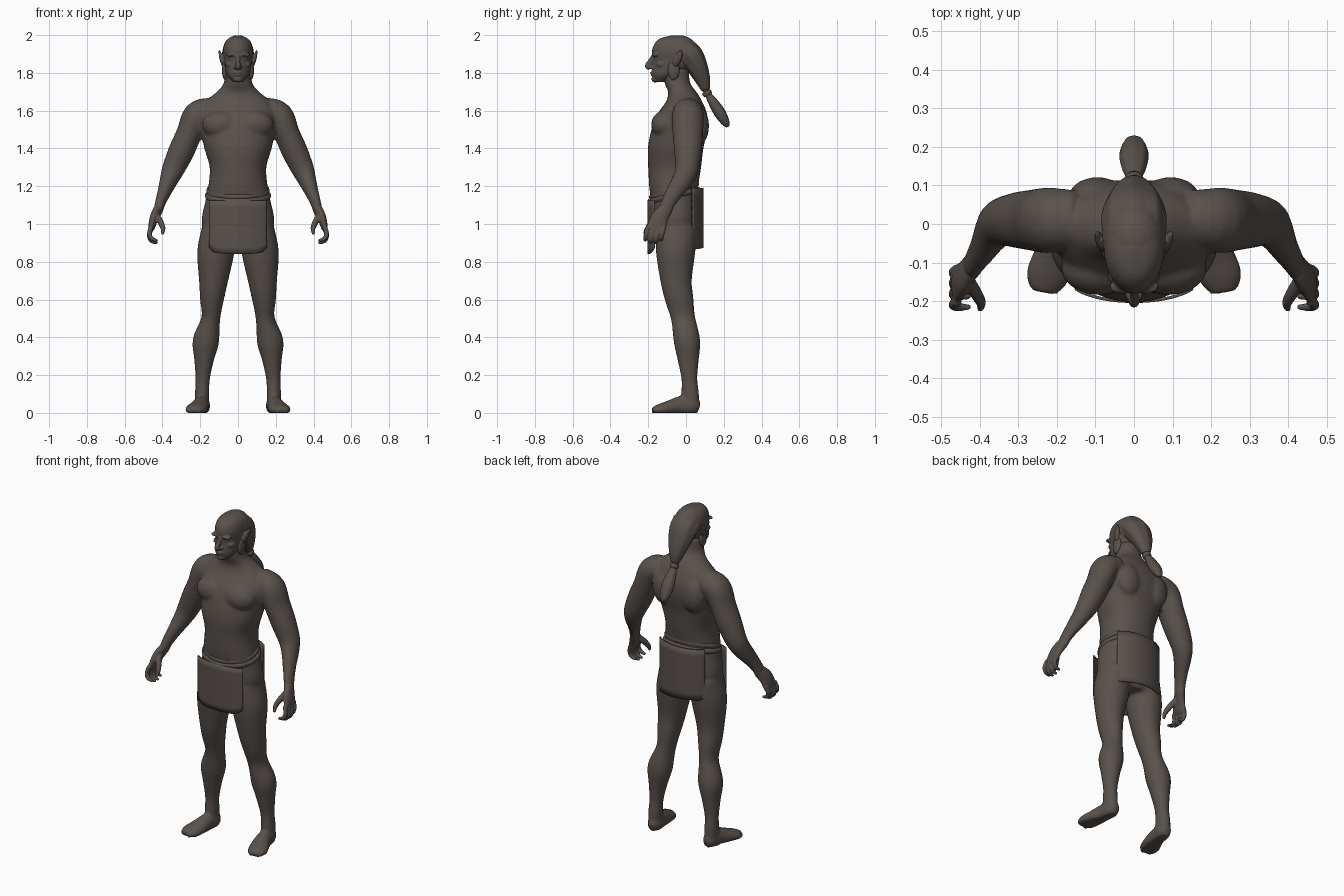
import bpy
import bmesh
import math
from mathutils import Vector, Matrix

default = bpy.data.objects.get("Cube")
if default:
    bpy.data.objects.remove(default, do_unlink=True)

CLAY = (0.1, 0.083, 0.072, 1)
clay = bpy.data.materials.new("dark_brown_clay")
clay.use_nodes = True
clay.diffuse_color = CLAY
clay.node_tree.nodes["Principled BSDF"].inputs["Base Color"].default_value = CLAY


def spline(sections, steps):
    """Smooth curve through sections of centre and two radii."""
    pts = [Vector(s) for s in sections]
    pts = [pts[0] * 2 - pts[1]] + pts + [pts[-1] * 2 - pts[-2]]
    out = []
    for a, b, c, d in zip(pts, pts[1:], pts[2:], pts[3:]):
        for k in range(steps):
            t = k / steps
            out.append(b + (c - a) * (t / 2) + (a * 2 - b * 5 + c * 4 - d) * (t * t / 2)
                       + (b * 3 - a - c * 3 + d) * (t ** 3 / 2))
    return out + [pts[-2]]


def loft(bm, sections, side=1, flat=False, sides=24, steps=4, square=1.0, ripple=0.0):
    """Skin elliptical rings along a path; side=-1 mirrors the path."""
    path = spline([(s[0] * side, *s[1:]) for s in sections], steps)
    rings = []
    for i, p in enumerate(path):
        before, after = path[max(i - 1, 0)], path[min(i + 1, len(path) - 1)]
        t = Vector((0, 0, 1)) if flat else Vector((after - before)[:3]).normalized()
        u = Vector((1, 0, 0))
        u = (u - t * u.dot(t)).normalized()
        v = t.cross(u)
        ring = []
        for k in range(sides):
            a = math.tau * k / sides
            c, s = math.cos(a), math.sin(a)
            c = math.copysign(abs(c) ** square, c)
            s = math.copysign(abs(s) ** square, s)
            grow = 1 + ripple * math.cos(sides / 4 * a)
            co = Vector(p[:3]) + (u * c * max(p[3], 0.002) + v * s * max(p[4], 0.002)) * grow
            co.z = max(co.z, 0)
            ring.append(bm.verts.new(co))
        rings.append(ring)
    for r, q in zip(rings, rings[1:]):
        for k in range(sides):
            n = (k + 1) % sides
            bm.faces.new((r[k], r[n], q[n], q[k]))
    bm.faces.new(rings[0][::-1])
    bm.faces.new(rings[-1])


def blob(bm, x, y, z, rx, ry, rz):
    """Ellipsoid."""
    m = Matrix.Translation((x, y, z)) @ Matrix.Diagonal((rx, ry, rz, 1))
    bmesh.ops.create_uvsphere(bm, u_segments=20, v_segments=12, radius=1, matrix=m)


def pair(bm, x, *rest):
    """Ellipsoid on both sides."""
    for s in (1, -1):
        blob(bm, x * s, *rest)


def finish(bm, name, voxel=0.0, smooth=0):
    """Turn the bmesh into an object; fuse overlapping volumes when voxel is set."""
    bmesh.ops.recalc_face_normals(bm, faces=bm.faces)
    mesh = bpy.data.meshes.new(name)
    bm.to_mesh(mesh)
    bm.free()
    mesh.materials.append(clay)
    for f in mesh.polygons:
        f.use_smooth = True
    obj = bpy.data.objects.new(name, mesh)
    bpy.context.collection.objects.link(obj)
    if voxel:
        mod = obj.modifiers.new("fuse", "REMESH")
        mod.mode = "VOXEL"
        mod.voxel_size = voxel
        mod.use_smooth_shade = True
        mod = obj.modifiers.new("soften", "SMOOTH")
        mod.factor = 0.5
        mod.iterations = smooth
    return obj


# Body: torso, arms, legs and feet fused together
bm = bmesh.new()
loft(bm, [(0, -.05, .88, .12, .09), (0, -.055, 1, .19, .12), (0, -.06, 1.12, .173, .125),
          (0, -.065, 1.2, .157, .13), (0, -.06, 1.3, .15, .14), (0, -.055, 1.4, .178, .147),
          (0, -.035, 1.5, .198, .148), (0, -.02, 1.58, .205, .132), (0, -.01, 1.65, .17, .095),
          (0, -.02, 1.7, .112, .075), (0, -.045, 1.745, .076, .068), (0, -.055, 1.82, .068, .068)],
     flat=True, sides=32, square=.92)
pair(bm, .09, -.115, 1.525, .1, .07, .075)      # chest
pair(bm, .095, .07, 1.52, .075, .052, .1)       # shoulder blades
pair(bm, .08, 0, .95, .09, .055, .09)           # buttocks
ARM = [(.14, .02, 1.61, .06, .07), (.215, .01, 1.575, .075, .085), (.26, .01, 1.475, .068, .08),
       (.3, .01, 1.385, .069, .073), (.343, .005, 1.29, .06, .062), (.367, -.02, 1.23, .048, .055),
       (.39, -.06, 1.17, .036, .046), (.412, -.095, 1.11, .028, .038), (.425, -.115, 1.06, .024, .038)]
LEG = [(.1, -.05, .98, .09, .11), (.118, -.055, .85, .098, .104), (.13, -.052, .7, .077, .083),
       (.138, -.035, .6, .063, .075), (.144, -.015, .5, .05, .064), (.17, .005, .38, .07, .07),
       (.18, .012, .28, .052, .056), (.187, .018, .18, .038, .042), (.19, .022, .1, .038, .047),
       (.19, .025, .03, .036, .045)]
FOOT = [(.186, .07, .025, .022, .028), (.188, .035, .035, .04, .05), (.196, -.03, .035, .043, .053),
        (.21, -.09, .025, .054, .04), (.226, -.14, .015, .056, .032), (.233, -.178, .01, .034, .02)]
for s in (1, -1):
    loft(bm, ARM, s)
    loft(bm, LEG, s)
    loft(bm, FOOT, s)
finish(bm, "body", .01, 3)

# Hands: flat palm, four curled fingers and a thumb
for s, name in ((1, "left_hand"), (-1, "right_hand")):
    bm = bmesh.new()
    loft(bm, [(.42, -.105, 1.08, .025, .036), (.443, -.138, 1.035, .023, .046),
              (.457, -.155, .985, .018, .05), (.462, -.16, .965, .01, .045)], s)
    for i in range(4):
        y = -.2 + .028 * i
        drop = .012 if i in (1, 2) else 0
        loft(bm, [(.458, y, .99, .013, .013), (.469, y - .01, .95 - drop, .013, .013),
                  (.457, y - .015, .922 - drop, .012, .012),
                  (.425, y - .016, .912 - drop, .007, .007)], s, sides=10)
    loft(bm, [(.435, -.14, 1.05, .018, .02), (.41, -.18, 1.01, .016, .018),
              (.397, -.205, .975, .013, .014), (.4, -.222, .945, .007, .008)], s, sides=12)
    finish(bm, name, .005, 2)

# Head with brow, cheeks, nose, lips, chin and ears
bm = bmesh.new()
loft(bm, [(0, -.135, 1.752, .025, .03), (0, -.115, 1.785, .056, .066), (0, -.085, 1.82, .068, .095),
          (0, -.065, 1.87, .075, .11), (0, -.06, 1.92, .079, .12), (0, -.06, 1.96, .07, .103),
          (0, -.06, 1.985, .047, .072), (0, -.06, 1.998, .01, .015)], flat=True)
loft(bm, [(0, -.172, 1.89, .01, .012), (0, -.19, 1.86, .011, .014), (0, -.2, 1.836, .015, .018),
          (0, -.19, 1.822, .012, .012)], sides=14)
pair(bm, .014, -.183, 1.829, .01, .013, .008)
pair(bm, .033, -.163, 1.895, .032, .018, .01)
pair(bm, .033, -.15, 1.874, .014, .015, .009)
pair(bm, .046, -.13, 1.845, .022, .028, .016)
blob(bm, 0, -.178, 1.802, .025, .013, .006)
blob(bm, 0, -.176, 1.79, .021, .013, .006)
blob(bm, 0, -.162, 1.767, .027, .021, .018)
for s in (1, -1):
    loft(bm, [(.075, -.06, 1.835, .009, .012), (.084, -.05, 1.865, .012, .022),
              (.093, -.035, 1.895, .009, .018), (.1, -.025, 1.922, .003, .004)], s, sides=12)
finish(bm, "head", .005, 2)

# Swept-back hair, sideburns and tied tail
bm = bmesh.new()
blob(bm, 0, -.038, 1.91, .083, .104, .09)
loft(bm, [(0, -.03, 1.92, .08, .07), (0, .02, 1.89, .083, .07), (0, .06, 1.83, .07, .055),
          (0, .088, 1.765, .047, .04), (0, .105, 1.71, .024, .024)], ripple=.03, sides=32)
pair(bm, .068, -.065, 1.815, .017, .032, .055)
finish(bm, "hair", .006, 2)
bm = bmesh.new()
loft(bm, [(0, .1, 1.72, .018, .018), (0, .115, 1.688, .016, .016), (0, .14, 1.65, .029, .024),
          (0, .178, 1.59, .037, .03), (0, .208, 1.54, .028, .022), (0, .222, 1.515, .012, .009)],
     ripple=.03, sides=32)
finish(bm, "hair_tail")
bm = bmesh.new()
loft(bm, [(0, .106, 1.703, .024, .024), (0, .112, 1.692, .026, .026), (0, .118, 1.681, .022, .022)])
finish(bm, "hair_tie")

# Two tilted rolls of cloth around the waist
for name, z, tilt, radius in (("belt_upper", 1.178, .3, .152), ("belt_lower", 1.15, .24, .16)):
    bpy.ops.mesh.primitive_torus_add(major_segments=48, minor_segments=10, major_radius=radius,
                                     minor_radius=.016, location=(0, -.063, z), rotation=(tilt, 0, 0))
    belt = bpy.context.object
    belt.name = name
    belt.scale.y = .82
    belt.data.materials.append(clay)
    bpy.ops.object.shade_smooth()


def panel(name, facing, cy, top, bottom, lift, bend, turn=0.0, span=.93, cols=24, rows=8):
    """Hanging cloth wrapped round the hips; facing=-1 is the front."""
    bm = bmesh.new()
    grid = []
    for r in range(rows + 1):
        row = []
        for c in range(cols + 1):
            k = 2 * c / cols - 1
            a = span * k
            low = bottom + lift * abs(k) ** 5 + turn * k
            x, y = .19 * math.sin(a), cy + facing * .148 * math.cos(a) ** bend
            row.append(bm.verts.new((x, y, top + (low - top) * r / rows)))
        grid.append(row)
    for r in range(rows):
        for c in range(cols):
            bm.faces.new((grid[r][c], grid[r][c + 1], grid[r + 1][c + 1], grid[r + 1][c]))
    cloth = finish(bm, name).modifiers.new("thickness", "SOLIDIFY")
    cloth.thickness = .008
    cloth.offset = 0


panel("front_cloth", -1, -.053, 1.125, .842, .035, .5)
panel("back_cloth", 1, -.06, 1.19, .875, 0, .9, turn=-.01)
